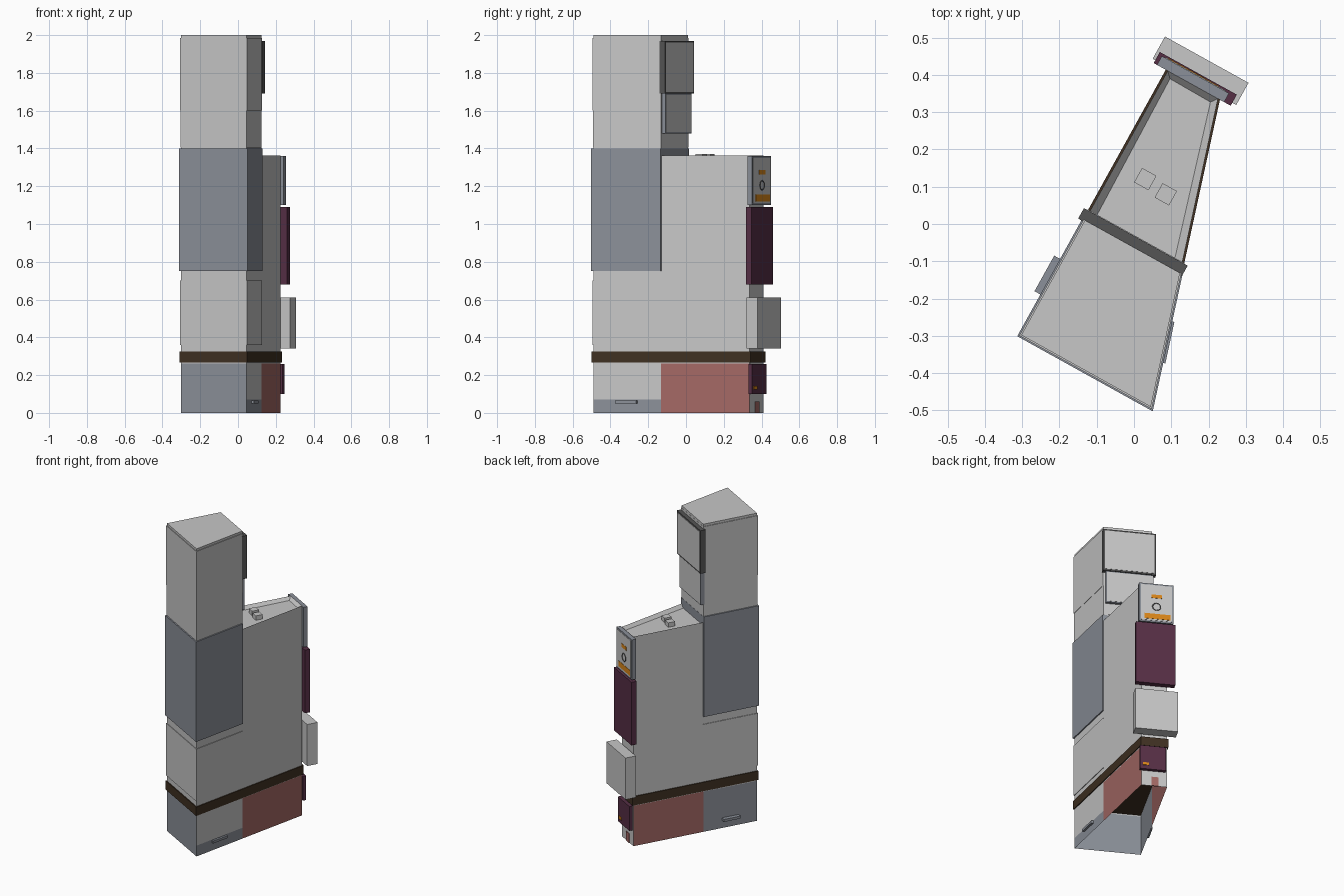
import bpy, bmesh
from math import radians, pi
from mathutils import Matrix, Vector

cube = bpy.data.objects.get("Cube")
if cube:
    bpy.data.objects.remove(cube)

ANGLE = radians(-29)
TURN = Matrix.Rotation(ANGLE, 4, 'Z')


def material(name, r, g, b):
    m = bpy.data.materials.new(name)
    m.use_nodes = True
    m.diffuse_color = (r, g, b, 1)
    m.node_tree.nodes["Principled BSDF"].inputs["Base Color"].default_value = (r, g, b, 1)
    return m


GREY = material("light grey", .57, .57, .57)
BLUE = material("blue grey", .26, .28, .32)
RED = material("brick red", .37, .14, .13)
BROWN = material("dark brown", .05, .03, .016)
PURPLE = material("dark purple", .093, .028, .06)
DARK = material("dark grey", .09, .09, .09)
ORANGE = material("orange", .7, .24, .01)

# Wedge plan in turned coordinates: u runs across, v runs front to back
LEFT, FRONT, STEP, BACK = -.12, -.407, -.055, .403


def right(v):
    return .277 - (v - FRONT) * .3


def wedge(v0, v1, grow=0):
    return [(LEFT - grow, v0), (right(v0) + grow, v0),
            (right(v1) + grow, v1), (LEFT - grow, v1)]


def rect(u0, u1, v0, v1):
    return [(u0, v0), (u1, v0), (u1, v1), (u0, v1)]


def prism(name, pts, z0, z1, sides, top=None, bottom=None, sunk=None):
    """Upright prism; sides is one material or one per side, None leaves a side open."""
    if not isinstance(sides, list):
        sides = [sides] * len(pts)
        top = top or sides[0]
        bottom = bottom or sides[0]
    mesh = bpy.data.meshes.new(name)
    bm = bmesh.new()
    low = [bm.verts.new((u, v, z0)) for u, v in pts]
    high = [bm.verts.new((u, v, z1)) for u, v in pts]
    n = len(pts)
    walls = [((low[i], low[(i + 1) % n], high[(i + 1) % n], high[i]), m)
             for i, m in enumerate(sides)]
    used = []
    for verts, m in walls + [(high, top), (low[::-1], bottom)]:
        if m:
            if m not in used:
                used.append(m)
            bm.faces.new(verts).material_index = used.index(m)
    if sunk:
        bm.normal_update()
        cap = [f for f in bm.faces if f.normal.z > .9]
        bmesh.ops.inset_region(bm, faces=cap, thickness=sunk)
        for v in cap[0].verts:
            v.co.z -= .02
    bm.transform(TURN)
    bm.to_mesh(mesh)
    bm.free()
    for m in used:
        mesh.materials.append(m)
    ob = bpy.data.objects.new(name, mesh)
    bpy.context.collection.objects.link(ob)
    return ob


def board(name, u0, u1, v0, v1, z0, z1, frame, face=None, border=.01):
    """Sign box on a back wall, with an optional face plate inside a frame."""
    prism(name, rect(u0, u1, v0, v1), z0, z1, frame)
    if face:
        prism(name + "_face", rect(u0 + border, u1 - border, v1 - .002, v1 + .002),
              z0 + border, z1 - border, face)


# Ground floor: open shell, blue skirt and front, red rear half
front_plan = wedge(FRONT, STEP)
rear_plan = wedge(STEP, BACK)
prism("base_skirt", front_plan, 0, .07, [BLUE, BLUE, None, BLUE])
prism("base_front", front_plan, .07, .262, [BLUE, GREY, None, BLUE])
prism("base_rear", rear_plan, 0, .262, [None, RED, GREY, RED])

# Main walls, tower and sunken roof
prism("tower_lower", front_plan, .26, 1.33, [GREY, GREY, None, GREY])
prism("tower_upper", front_plan, 1.33, 2, [GREY] * 4, top=GREY)
prism("rear_wing", rear_plan, .26, 1.362, [None, GREY, GREY, GREY], top=GREY, sunk=.022)
for i, (u, v) in enumerate([(-.032, .12), (.036, .111)]):
    prism("roof_unit_%d" % (i + 1), rect(u - .022, u + .022, v - .022, v + .022),
          1.335, 1.371, GREY)

# Brown band around the whole building
prism("band", wedge(FRONT - .006, BACK + .008, .006), .267, .325, BROWN)

# Thin cladding on the tower
for name, z0, z1, grow, mat in [("lower_cladding", .36, .70, .004, GREY),
                                ("blue_cladding", .75, 1.40, .008, BLUE),
                                ("middle_cladding", 1.405, 1.6, .002, GREY),
                                ("top_cladding", 1.6, 1.985, .004, GREY)]:
    prism(name, wedge(FRONT - grow, STEP + .001, grow), z0, z1,
          [mat, mat, mat if z1 > 1.36 else None, mat], top=mat, bottom=mat)

# Door canopies on both long sides
v0, v1 = -.287, -.178
prism("left_canopy", rect(LEFT - .026, LEFT, v0, v1), .05, .066, BLUE)
prism("right_canopy", [(right(v0), v0), (right(v0) + .014, v0),
                       (right(v1) + .014, v1), (right(v1), v1)], .05, .066, BLUE)

# Boards behind the tower
board("tower_board_upper", -.138, .18, -.06, -.028, 1.69, 1.97, DARK, GREY)
board("tower_board_lower", -.125, .162, -.06, -.035, 1.48, 1.69, BLUE, GREY, .006)

# Boards on the narrow end
board("end_board_top", -.153, .053, BACK, .43, 1.10, 1.36, BLUE, GREY)
board("end_board_purple", -.163, .073, BACK, .437, .68, 1.09, PURPLE)
board("end_box", -.171, .085, .412, .48, .34, .61, GREY)
board("end_box_mount", -.09, .01, BACK - .01, .414, .37, .58, GREY)
board("end_board_small", -.11, .046, BACK, .425, .10, .258, PURPLE)

# Painted marks and the small door
for name, u0, u1, v, z0, z1, mat in [("upper_mark", -.085, -.02, .43, 1.262, 1.285, ORANGE),
                                     ("lower_mark", -.135, .02, .43, 1.12, 1.155, ORANGE),
                                     ("small_mark", -.006, .03, .425, .125, .142, ORANGE),
                                     ("door", -.068, -.027, BACK, 0, .06, RED)]:
    prism(name, rect(u0, u1, v - .002, v + .004), z0, z1, mat)
bpy.ops.mesh.primitive_torus_add(major_segments=24, minor_segments=6,
                                 major_radius=.024, minor_radius=.003,
                                 location=TURN @ Vector((-.052, .432, 1.205)),
                                 rotation=(pi / 2, 0, ANGLE))
ring = bpy.context.object
ring.name = "ring_mark"
ring.data.materials.append(DARK)
